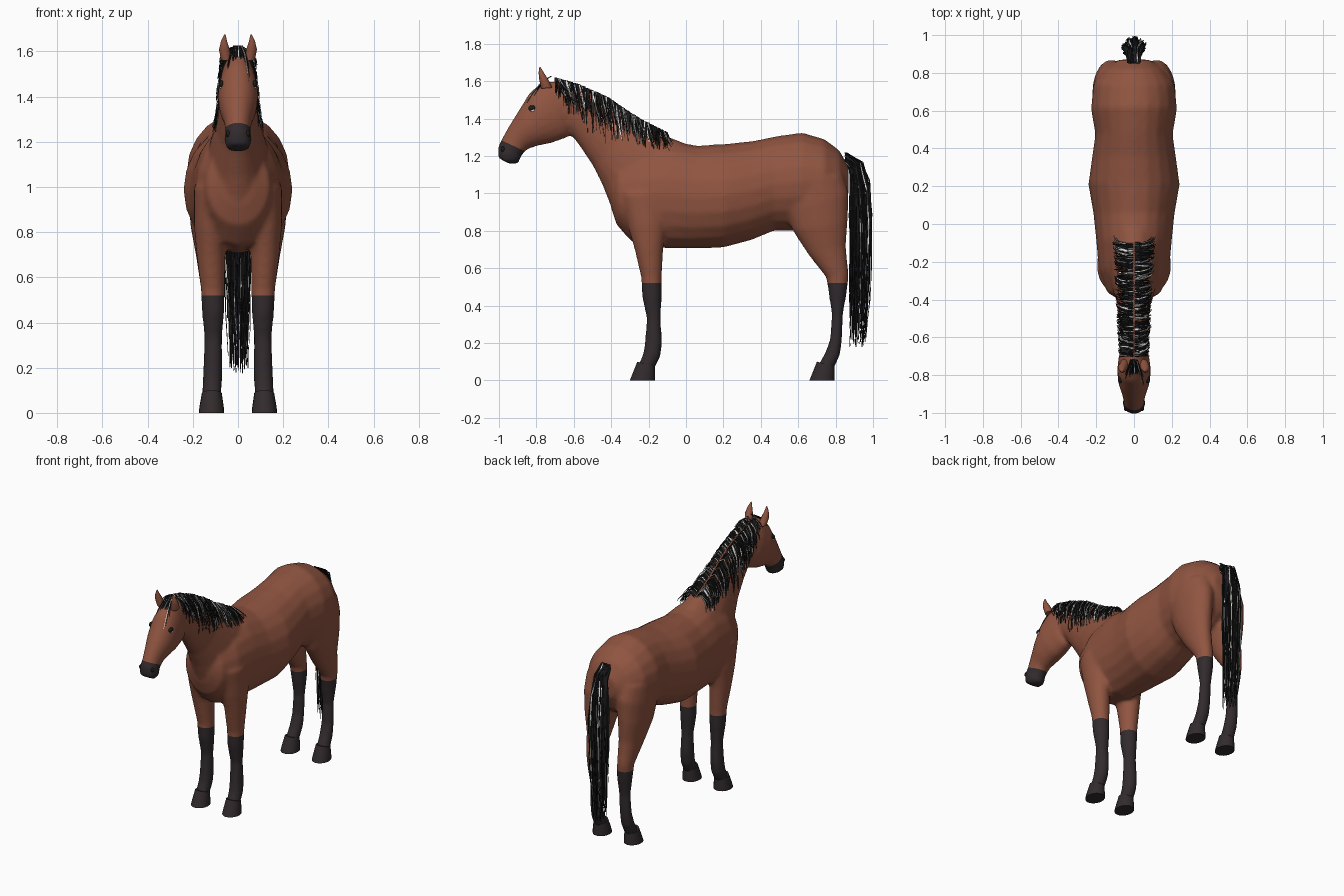
import bpy
import bmesh
import math
import random
from mathutils import Vector

random.seed(4)
if "Cube" in bpy.data.objects:
    bpy.data.objects.remove(bpy.data.objects["Cube"], do_unlink=True)


def make_material(name, red, green, blue):
    mat = bpy.data.materials.new(name)
    mat.use_nodes = True
    mat.diffuse_color = (red, green, blue, 1)
    shader = next(n for n in mat.node_tree.nodes if n.type == 'BSDF_PRINCIPLED')
    shader.inputs["Base Color"].default_value = (red, green, blue, 1)
    shader.inputs["Roughness"].default_value = 0.8
    return mat


coat = make_material("bay coat", .28, .09, .052)
points = make_material("dark points", .032, .024, .026)
hair_dark = make_material("black hair", .012, .011, .011)
hair_pale = make_material("pale hair sheen", .8, .8, .78)


def make_object(name, bm, materials, sharp_angle=math.radians(50)):
    bmesh.ops.recalc_face_normals(bm, faces=bm.faces)
    mesh = bpy.data.meshes.new(name)
    bm.to_mesh(mesh)
    bm.free()
    for mat in materials:
        mesh.materials.append(mat)
    mesh.shade_smooth()
    mesh.set_sharp_from_angle(angle=sharp_angle)
    obj = bpy.data.objects.new(name, mesh)
    bpy.context.collection.objects.link(obj)
    return obj


def loft(bm, rings, side=1, sides=20):
    """Each ring: two side-profile points (y, z), half width, optional x centre."""
    previous = None
    for y1, z1, y2, z2, width, *centre in rings:
        x = side * centre[0] if centre else 0
        middle = Vector((x, (y1 + y2) / 2, (z1 + z2) / 2))
        reach = Vector((0, (y2 - y1) / 2, (z2 - z1) / 2))
        ring = []
        for i in range(sides):
            a = math.tau * i / sides
            ring.append(bm.verts.new(middle + reach * math.cos(a)
                                     + Vector((width * math.sin(a), 0, 0))))
        if previous:
            for i in range(sides):
                j = (i + 1) % sides
                bm.faces.new((previous[i], previous[j], ring[j], ring[i]))
        else:
            bm.faces.new(ring[::-1])
        previous = ring
    bm.faces.new(previous)


trunk = [
    (-.40, .92, -.41, 1.1, .07), (-.37, .83, -.36, 1.18, .14),
    (-.29, .74, -.22, 1.25, .185), (-.1, .705, -.08, 1.28, .2),
    (.05, .705, .06, 1.255, .215), (.2, .71, .22, 1.265, .242),
    (.35, .75, .36, 1.28, .222), (.47, .8, .48, 1.305, .205),
    (.6, .8, .62, 1.325, .228), (.74, .84, .74, 1.29, .215),
    (.82, .9, .82, 1.23, .16), (.87, 1, .87, 1.14, .08)]
neck = [
    (-.39, .9, .04, 1.25, .15), (-.45, 1.05, -.1, 1.305, .125),
    (-.5, 1.15, -.25, 1.385, .095), (-.56, 1.24, -.42, 1.5, .08),
    (-.61, 1.31, -.58, 1.57, .07), (-.65, 1.36, -.7, 1.6, .065)]
head = [
    (-.61, 1.36, -.68, 1.6, .06), (-.63, 1.3, -.77, 1.595, .08),
    (-.72, 1.268, -.835, 1.54, .09), (-.79, 1.255, -.89, 1.45, .083),
    (-.85, 1.235, -.94, 1.37, .064), (-.88, 1.2, -.98, 1.3, .055),
    (-.895, 1.16, -1.005, 1.25, .061), (-.94, 1.155, -1.005, 1.19, .05)]
front_leg = [
    (-.35, 1, -.1, 1, .075, .12), (-.31, .82, -.1, .85, .075, .12),
    (-.275, .7, -.12, .72, .065, .12), (-.24, .55, -.13, .55, .053, .112),
    (-.235, .45, -.13, .45, .05, .11), (-.21, .33, -.135, .33, .039, .11),
    (-.22, .2, -.128, .2, .042, .112), (-.23, .14, -.135, .13, .043, .114),
    (-.26, .07, -.17, .06, .042, .116)]
hind_leg = [
    (.5, 1.05, .84, 1.1, .1, .12), (.53, .9, .87, 1, .1, .12),
    (.57, .8, .865, .85, .085, .125), (.655, .67, .855, .72, .066, .12),
    (.75, .55, .87, .56, .05, .115), (.765, .45, .86, .47, .048, .11),
    (.78, .35, .84, .36, .038, .108), (.77, .22, .835, .23, .04, .11),
    (.745, .15, .825, .14, .042, .112), (.7, .07, .79, .06, .042, .116)]

# Body: trunk, neck, head and legs fused into one skin
bm = bmesh.new()
for rings in (trunk, neck, head):
    loft(bm, rings)
for side in (-1, 1):
    loft(bm, front_leg, side)
    loft(bm, hind_leg, side)
body = make_object("body", bm, [])
fuse = body.modifiers.new("fuse", 'REMESH')
fuse.mode = 'VOXEL'
fuse.voxel_size = .012
relax = body.modifiers.new("relax", 'SMOOTH')
relax.factor = .5
relax.iterations = 7
bpy.context.view_layer.update()
evaluated = body.evaluated_get(bpy.context.evaluated_depsgraph_get())
bm = bmesh.new()
bm.from_mesh(bpy.data.meshes.new_from_object(evaluated))
bpy.data.objects.remove(body, do_unlink=True)

# Dark stockings and muzzle, cut in along clean planes
stocking_top = Vector((0, 0, .52))
muzzle_edge, muzzle_normal = Vector((0, -.99, 1.285)), Vector((0, .42, .91))


def cut(faces, point, normal):
    geometry = set(faces)
    for f in faces:
        geometry.update(f.edges, f.verts)
    bmesh.ops.bisect_plane(bm, geom=list(geometry), plane_co=point, plane_no=normal)


cut([f for f in bm.faces if f.calc_center_median().z < .7], stocking_top, Vector((0, 0, 1)))
cut([f for f in bm.faces if f.calc_center_median().y < -.8], muzzle_edge, muzzle_normal)
for f in bm.faces:
    c = f.calc_center_median()
    muzzle = c.y < -.8 and (c - muzzle_edge).dot(muzzle_normal) < 0
    f.material_index = int(c.z < stocking_top.z or muzzle)
make_object("body", bm, [coat, points], math.radians(80))

for side, label in ((1, "left"), (-1, "right")):
    # Hooves
    for part, toe, heel in (("front", -.3, -.165), ("hind", .66, .795)):
        bm = bmesh.new()
        loft(bm, [(toe, 0, heel, 0, .056, .117), (toe + .01, .025, heel, .025, .054, .117),
                  (toe + .04, .1, heel - .002, .075, .044, .116)], side)
        make_object(f"{label}_{part}_hoof", bm, [points])
    # Ears
    bm = bmesh.new()
    loft(bm, [(-.775, 1.56, -.715, 1.565, .024, .052), (-.785, 1.61, -.735, 1.605, .025, .06),
              (-.788, 1.645, -.76, 1.645, .014, .062), (-.784, 1.675, -.778, 1.675, .003, .058)],
         side, 10)
    make_object(f"{label}_ear", bm, [coat])
    # Eyes with a pale lower rim, and nostrils
    for part, where, size, mat in (
            ("eye", (.073, -.823, 1.455), (.012, .02, .016), hair_dark),
            ("eye_rim", (.074, -.819, 1.444), (.009, .014, .01), hair_pale),
            ("nostril", (.042, -.978, 1.235), (.012, .012, .016), hair_dark)):
        bm = bmesh.new()
        bmesh.ops.create_uvsphere(bm, u_segments=12, v_segments=8, radius=1)
        for v in bm.verts:
            v.co = Vector((side * (where[0] + v.co.x * size[0]),
                           where[1] + v.co.y * size[1], where[2] + v.co.z * size[2]))
        make_object(f"{label}_{part}", bm, [mat])


def strand(bm, path, width, pale_chance):
    """A tapering three-sided lock of hair."""
    shade = int(random.random() < pale_chance)
    turn = random.uniform(0, math.tau)
    previous = None
    for k, p in enumerate(path):
        r = width * (1 - .8 * k / (len(path) - 1))
        ring = [bm.verts.new(Vector(p) + r * Vector((math.cos(turn + a), math.sin(turn + a), 0)))
                for a in (0, math.tau / 3, -math.tau / 3)]
        if previous:
            for i in range(3):
                j = (i + 1) % 3
                bm.faces.new((previous[i], previous[j], ring[j], ring[i])).material_index = shade
        previous = ring


jitter = random.uniform
crest = [Vector((0, r[2], r[3])) for r in neck[:0:-1]]

# Mane: locks falling to both sides of the crest
bm = bmesh.new()
for n in range(620):
    t = n / 620
    step = t * (len(crest) - 1)
    k = int(step)
    root = crest[k].lerp(crest[k + 1], step - k)
    side = random.choice((-1, 1))
    drop = (.06 + .17 * math.sin(math.pi * t)) * jitter(.45, 1.1)
    spread = (.075 + .03 * t) * jitter(.85, 1.1)
    back = jitter(-.01, .05)
    path = [root + Vector((side * spread * out, back * fall, lift - drop * fall))
            for out, fall, lift in ((0, 0, -.01), (.35, .06, .022), (.75, .35, .01),
                                    (.95, .7, 0), (1, 1, 0))]
    strand(bm, path, jitter(.004, .007), .17)
make_object("mane", bm, [hair_dark, hair_pale])

# Forelock
bm = bmesh.new()
for n in range(50):
    x, reach = jitter(-.035, .035), jitter(.5, 1)
    path = [(x * (.5 + f), -.72 - .15 * f * reach, 1.615 - .15 * f ** 1.6 * reach + .012 * (1 - f))
            for f in (0, .35, .7, 1)]
    strand(bm, path, .005, .2)
make_object("forelock", bm, [hair_dark, hair_pale])

# Tail: locks leaving the dock, then hanging in a loose column
bm = bmesh.new()
for n in range(230):
    a, r = jitter(0, math.tau), math.sqrt(jitter(.1, 1))
    x, y = .062 * r * math.cos(a), .925 + .06 * r * math.sin(a)
    top, tip = 1.2 + jitter(-.04, .02), jitter(.17, .5)
    path = [(x * .5, .855, top)]
    for f in (.06, .2, .4, .6, .8, 1):
        bulge = min(1, .45 + 2.2 * f) - .25 * f ** 4
        path.append((x * bulge + jitter(-.007, .007),
                     .865 + (y - .865) * bulge + .01 + jitter(-.006, .006),
                     top + (tip - top) * f))
    strand(bm, path, jitter(.004, .008), .1)
make_object("tail", bm, [hair_dark, hair_pale])
